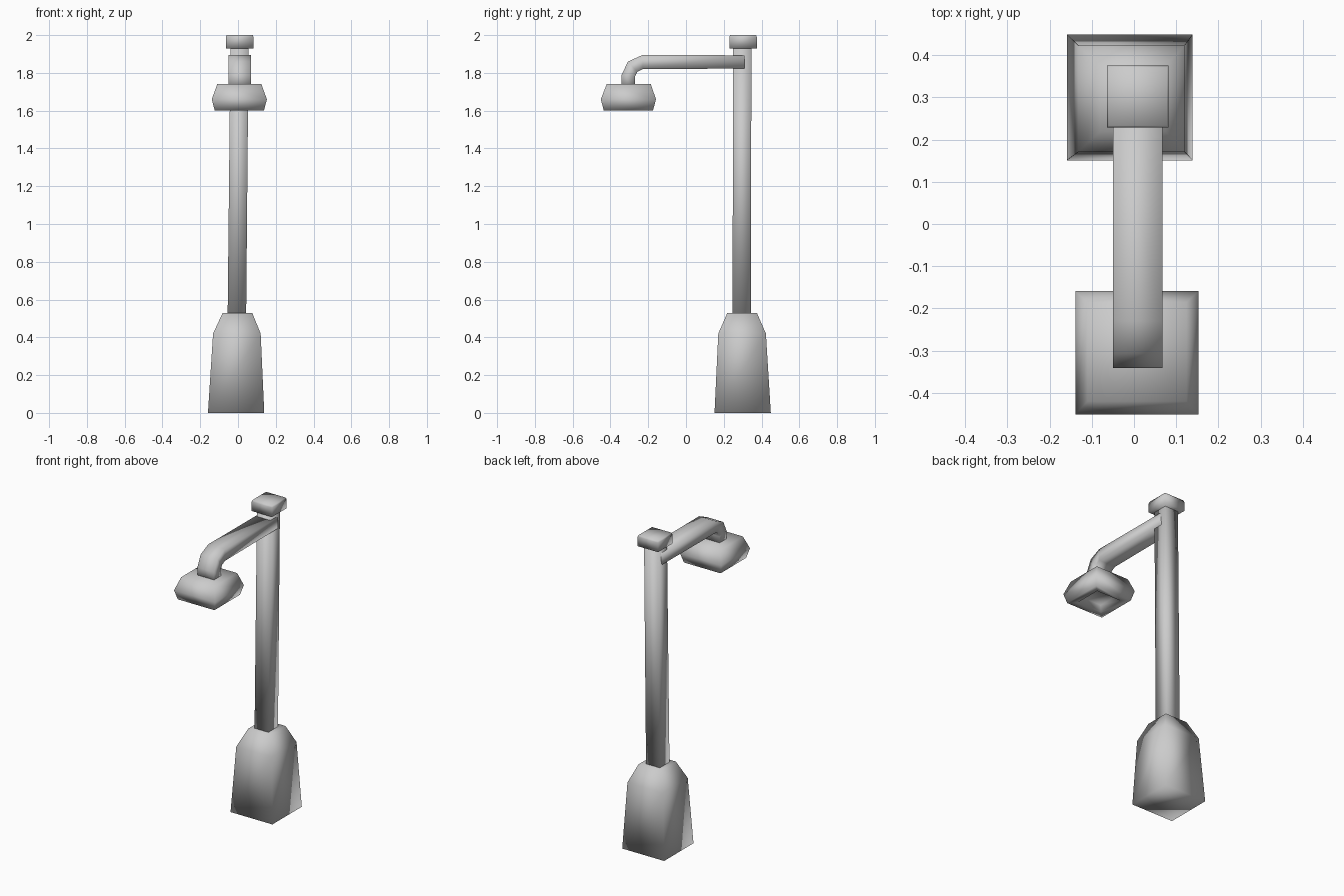
import bpy, bmesh
from mathutils import Vector

if "Cube" in bpy.data.objects:
    bpy.data.objects.remove(bpy.data.objects["Cube"])


def loft(name, rings):
    """Bridge four-cornered rings into a closed, smooth-shaded solid."""
    bm = bmesh.new()
    loops = [[bm.verts.new(Vector(p)) for p in ring] for ring in rings]
    for a, b in zip(loops, loops[1:]):
        for i in range(4):
            j = (i + 1) % 4
            bm.faces.new((a[i], a[j], b[j], b[i]))
    bm.faces.new(loops[0][::-1])
    bm.faces.new(loops[-1])
    bmesh.ops.recalc_face_normals(bm, faces=bm.faces[:])
    for f in bm.faces:
        f.smooth = True
    mesh = bpy.data.meshes.new(name)
    bm.to_mesh(mesh)
    bm.free()
    obj = bpy.data.objects.new(name, mesh)
    bpy.context.collection.objects.link(obj)
    return obj


def square(cx, cy, z, h):
    return [(cx - h, cy - h, z), (cx + h, cy - h, z),
            (cx + h, cy + h, z), (cx - h, cy + h, z)]


def tower(name, sections):
    return loft(name, [square(*s) for s in sections])


# Tapered foot
tower("base", [(-0.01, 0.30, 0.0, 0.149), (-0.006, 0.297, 0.42, 0.126),
               (-0.003, 0.297, 0.53, 0.078)])

# Slightly leaning post
tower("post", [(-0.006, 0.295, 0.50, 0.049), (0.008, 0.298, 1.95, 0.048)])

# Cap on the post
tower("post_cap", [(0.009, 0.302, 1.93, 0.073), (0.009, 0.302, 1.99, 0.073),
                   (0.009, 0.302, 2.0, 0.069)])

# Bent arm: outer (y, z) and inner (y, z) edge of each section
arm = [((0.31, 1.893), (0.31, 1.823)), ((-0.23, 1.895), (-0.23, 1.82)),
       ((-0.307, 1.86), (-0.258, 1.805)), ((-0.341, 1.79), (-0.27, 1.78)),
       ((-0.341, 1.72), (-0.27, 1.72))]
loft("arm", [[(-0.05, *o), (0.068, *o), (0.068, *i), (-0.05, *i)] for o, i in arm])

# Lamp head with a recess underneath
tower("lamp_head", [(0.007, -0.303, 1.74, 0.117), (0.007, -0.305, 1.66, 0.146),
                    (0.007, -0.305, 1.60, 0.13), (0.007, -0.305, 1.60, 0.088),
                    (0.007, -0.305, 1.64, 0.078)])
